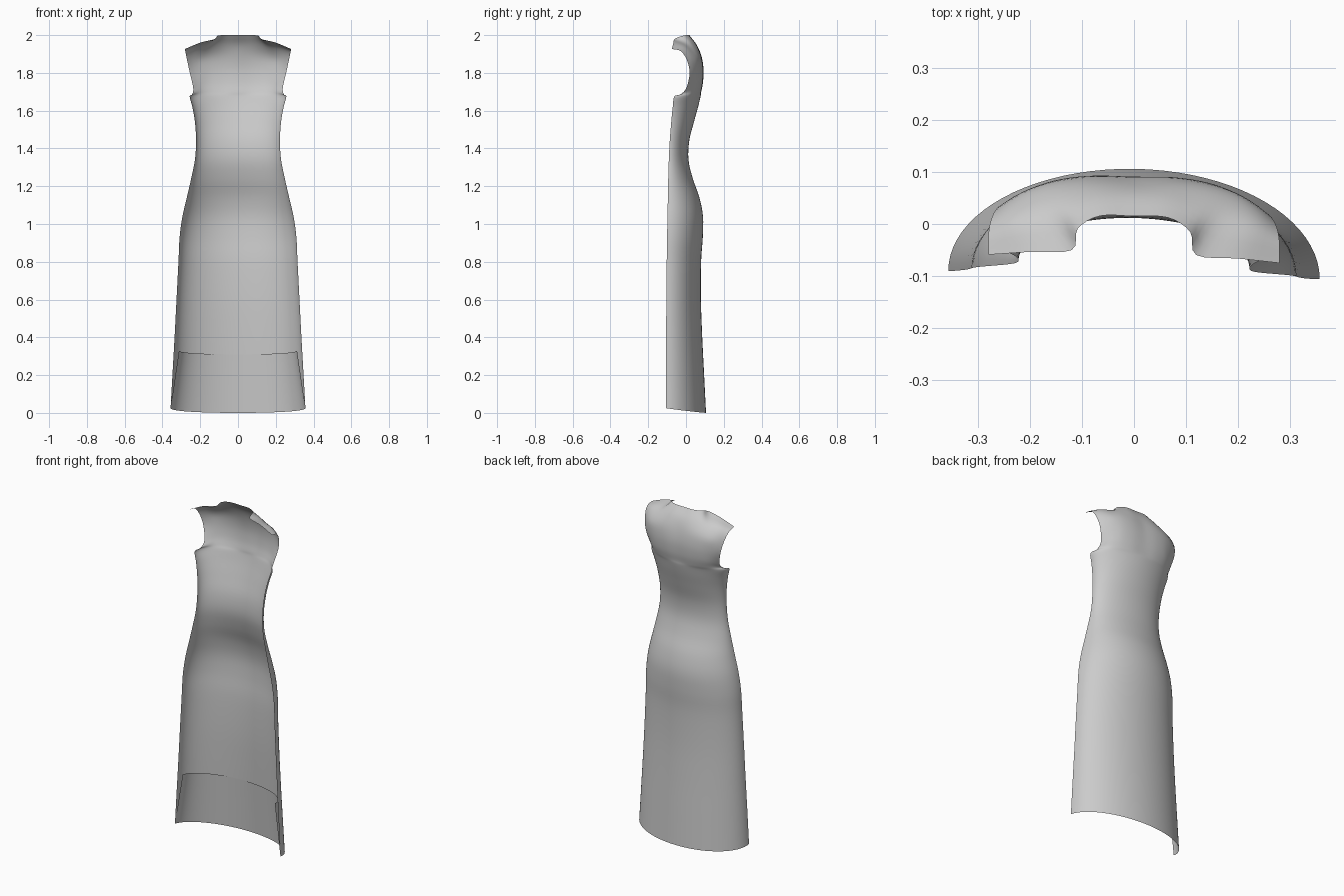
import bpy
import math
from mathutils import Vector

if "Cube" in bpy.data.objects:
    bpy.data.objects.remove(bpy.data.objects["Cube"], do_unlink=True)

HALF = 20      # columns from the centre back to each side edge
STEPS = 4      # smooth steps between the key rows
SKEW = 0.008   # slight twist of the cloth towards one side

# Skirt and waist sections: height, half width, side edge y, centre back y
BODY = [
    (0.0, 0.357, -0.098, 0.106), (0.2, 0.346, -0.098, 0.096),
    (0.4, 0.335, -0.097, 0.086), (0.6, 0.325, -0.096, 0.079),
    (0.8, 0.315, -0.094, 0.080), (0.93, 0.309, -0.092, 0.089),
    (1.04, 0.294, -0.090, 0.090), (1.14, 0.271, -0.088, 0.071),
    (1.24, 0.248, -0.086, 0.036), (1.34, 0.228, -0.083, 0.013),
    (1.44, 0.222, -0.078, 0.017), (1.54, 0.228, -0.070, 0.042),
    (1.62, 0.242, -0.062, 0.064), (1.675, 0.256, -0.054, 0.077),
]

# Bodice key rows from centre back to armhole; the last is neckline and shoulder
BODICE = [
    [(0, .080, 1.70), (.075, .078, 1.70), (.14, .065, 1.70),
     (.19, .042, 1.70), (.225, .008, 1.695), (.243, -.022, 1.686)],
    [(0, .088, 1.75), (.075, .088, 1.75), (.14, .078, 1.75),
     (.185, .060, 1.745), (.215, .037, 1.735), (.237, .010, 1.72)],
    [(0, .090, 1.82), (.075, .091, 1.82), (.14, .083, 1.82),
     (.19, .067, 1.82), (.228, .047, 1.81), (.255, .027, 1.80)],
    [(0, .078, 1.89), (.075, .080, 1.89), (.14, .072, 1.89),
     (.195, .056, 1.885), (.237, .035, 1.88), (.27, .012, 1.87)],
    [(0, .055, 1.95), (.07, .053, 1.95), (.125, .035, 1.953),
     (.17, .015, 1.945), (.228, 0, 1.935), (.279, -.020, 1.915)],
    [(0, .015, 2.0), (.065, .014, 2.0), (.108, -.012, 1.997),
     (.12, -.055, 1.98), (.20, -.060, 1.96), (.28, -.067, 1.927)],
]


def spline(points, t):
    """Smooth curve through points, t from 0 to 1."""
    last = len(points) - 1
    i = min(int(t * last), last - 1)
    f = t * last - i
    b, c = points[i], points[i + 1]
    a = points[i - 1] if i else b * 2 - c
    d = points[i + 2] if i + 2 <= last else c * 2 - b
    return b + f / 2 * (c - a + f * (2 * a - 5 * b + 4 * c - d
                                     + f * (3 * (b - c) + d - a)))


def body_point(section, u):
    z, width, edge, back = section
    angle = u * math.pi / 2
    return Vector((width * math.sin(angle),
                   edge + (back - edge) * math.cos(angle),
                   z + 0.025 * u * u * max(0, 1 - z)))


def full_row(half):
    """Mirror a half row and add the twist."""
    row = []
    for k in range(-HALF, HALF + 1):
        p = half[abs(k)].copy()
        p.x *= 1 if k >= 0 else -1
        p.y -= SKEW * k / HALF
        row.append(p)
    return row


def sheet(name, rows, material, flip=False):
    cols = len(rows[0])
    faces = []
    for r in range(len(rows) - 1):
        for c in range(cols - 1):
            i = r * cols + c
            face = (i, i + cols, i + cols + 1, i + 1)
            faces.append(face[::-1] if flip else face)
    mesh = bpy.data.meshes.new(name)
    mesh.from_pydata([p for row in rows for p in row], [], faces)
    mesh.materials.append(material)
    mesh.shade_smooth()
    obj = bpy.data.objects.new(name, mesh)
    bpy.context.collection.objects.link(obj)
    return obj


cloth = bpy.data.materials.new("grey cloth")
cloth.use_nodes = True
grey = (0.6, 0.6, 0.6, 1)
cloth.diffuse_color = grey
cloth.node_tree.nodes["Principled BSDF"].inputs["Base Color"].default_value = grey

# Dress back: open shell from hem to shoulders
us = [k / HALF for k in range(HALF + 1)]
keys = [[body_point(s, u) for u in us] for s in BODY]
keys += [[spline([Vector(p) for p in row], u) for u in us] for row in BODICE]
total = (len(keys) - 1) * STEPS
columns = [[row[k] for row in keys] for k in range(HALF + 1)]
rows = [full_row([spline(col, r / total) for col in columns])
        for r in range(total + 1)]
sheet("dress_back", rows, cloth)

# Hem facing: folded up inside the skirt, leaning inwards
hem = [body_point(BODY[0], u) for u in us]
top = [Vector((p.x * 0.875, p.y * 0.9 - 0.012 * math.cos(u * math.pi / 2),
               0.31 + 0.02 * u * u)) for p, u in zip(hem, us)]
facing = [full_row([a.lerp(b, t / STEPS) for a, b in zip(hem, top)])
          for t in range(STEPS + 1)]
sheet("hem_facing", facing, cloth, flip=True)
